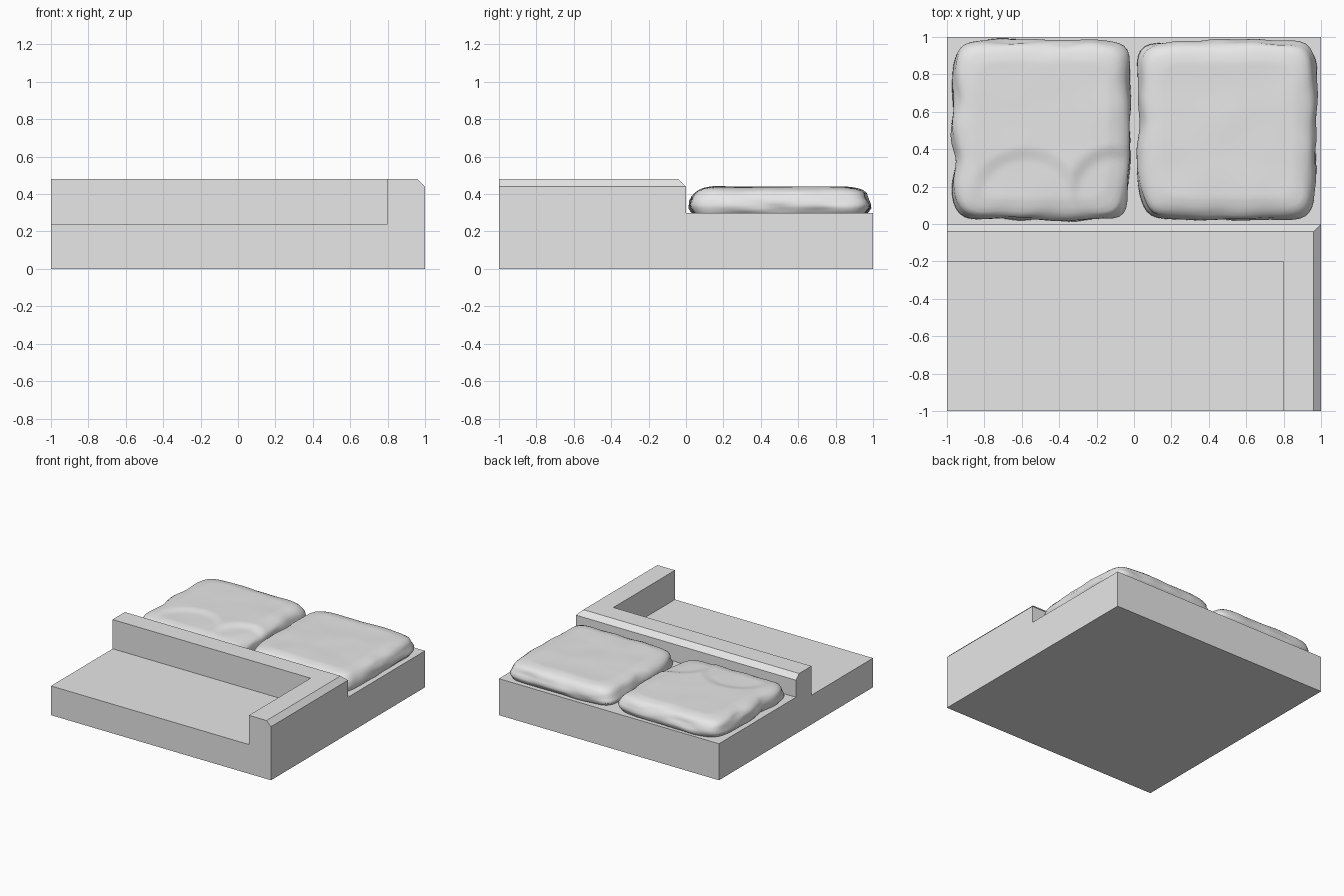
import bpy, bmesh
from math import cos, sin, pi, hypot
from mathutils import Vector, noise

old = bpy.data.objects.get("Cube")
if old:
    bpy.data.objects.remove(old, do_unlink=True)

stone_grey = bpy.data.materials.new("stone_grey")
stone_grey.use_nodes = True
GREY = (0.8, 0.8, 0.8, 1)
stone_grey.diffuse_color = GREY
stone_grey.node_tree.nodes["Principled BSDF"].inputs["Base Color"].default_value = GREY


def add_object(name, bm):
    bmesh.ops.recalc_face_normals(bm, faces=bm.faces)
    mesh = bpy.data.meshes.new(name)
    bm.to_mesh(mesh)
    bm.free()
    mesh.materials.append(stone_grey)
    ob = bpy.data.objects.new(name, mesh)
    bpy.context.collection.objects.link(ob)
    return ob


def block(name, low, high, chamfer=0):
    """Box between two corners; chamfer cuts the top edges on +x and +y."""
    low, high = Vector(low), Vector(high)
    bm = bmesh.new()
    bmesh.ops.create_cube(bm, size=1)
    for v in bm.verts:
        v.co = (low + high) / 2 + v.co * (high - low)
    if chamfer:
        def on_rim(e):
            a, b = (v.co for v in e.verts)
            top = min(a.z, b.z) > high.z - 0.001
            return top and (min(a.x, b.x) > high.x - 0.001 or min(a.y, b.y) > high.y - 0.001)
        bmesh.ops.bevel(bm, geom=[e for e in bm.edges if on_rim(e)],
                        offset=chamfer, segments=1, affect='EDGES')
    return add_object(name, bm)


def combine(target, tool, operation):
    mod = target.modifiers.new(operation.lower(), 'BOOLEAN')
    mod.operation, mod.object, mod.solver = operation, tool, 'EXACT'
    bpy.context.view_layer.objects.active = target
    bpy.ops.object.modifier_apply(modifier=mod.name)
    bpy.data.objects.remove(tool, do_unlink=True)


# Base: chamfered kerb block, sunken floor cut out, lower bed joined behind
base = block("kerb_base", (-1, -1, 0), (1, 0, 0.48), 0.04)
combine(base, block("floor_cutter", (-2, -2, 0.24), (0.8, -0.2, 1)), 'DIFFERENCE')
combine(base, block("stone_bed", (-1, 0, 0), (1, 1, 0.3)), 'UNION')

# Stone outline from bottom to top: inset from the widest rim, height
PROFILE = [(0.03, 0.28), (0.015, 0.305), (0.0, 0.325), (0.0, 0.345), (0.005, 0.365),
           (0.012, 0.385), (0.025, 0.405), (0.045, 0.42), (0.075, 0.43), (0.11, 0.436)]
TOP_RINGS, SIDES = 22, 128


def smooth(t):
    t = max(0, min(1, t))
    return t * t * (3 - 2 * t)


def paving_stone(name, cx, cy, half_x, half_y, seed, chips=()):
    shift = Vector((seed, seed * 2, 0))
    rim = PROFILE[-1][0]
    rings = PROFILE + [(rim + (0.49 - rim) * i / TOP_RINGS, 0.438)
                       for i in range(1, TOP_RINGS)]
    bm = bmesh.new()
    loops = []
    for inset, z in rings:
        loop = []
        # Rounded-square plan, rounder towards the centre
        for k in range(SIDES):
            a = 2 * pi * k / SIDES
            c, s = cos(a), sin(a)
            r = (abs(c) ** 8 + abs(s) ** 8) ** (-1 / 8)
            x, y = c * r * (half_x - inset), s * r * (half_y - inset)
            # Worn layered sides and wavy outline
            edge = smooth(1 - inset / 0.2)
            wave = noise.noise(Vector((c * 2.5, s * 2.5, 0)) * r + shift) * 0.016
            layer = noise.noise(Vector((c * 3, s * 3, z * 25)) + shift) * 0.016
            pull = 1 + (wave + layer - 0.012) * edge / 0.5
            x, y = cx + x * pull, cy + y * pull
            # Gentle dents and chipped hollows on top
            upper = smooth((z - 0.36) / 0.07)
            dent = noise.noise(Vector((x * 4, y * 4, 0)) + shift) * 0.006
            drop = max([smooth((rad - hypot(x - px, y - py)) / 0.09) * depth
                        for px, py, rad, depth in chips], default=0)
            loop.append(bm.verts.new((x, y, z + (dent - drop) * upper)))
        loops.append(loop)
    for lower, upper in zip(loops, loops[1:]):
        for k in range(SIDES):
            n = (k + 1) % SIDES
            bm.faces.new((lower[k], lower[n], upper[n], upper[k]))
    bm.faces.new(loops[0])
    bm.faces.new(loops[-1])
    ob = add_object(name, bm)
    for p in ob.data.polygons:
        p.use_smooth = True


paving_stone("right_paving_stone", -0.495, 0.503, 0.485, 0.493, 3.7,
             [(-0.58, 0.1, 0.32, 0.012), (-0.1, 0.15, 0.28, 0.02)])
paving_stone("left_paving_stone", 0.5, 0.503, 0.488, 0.49, 8.3)
